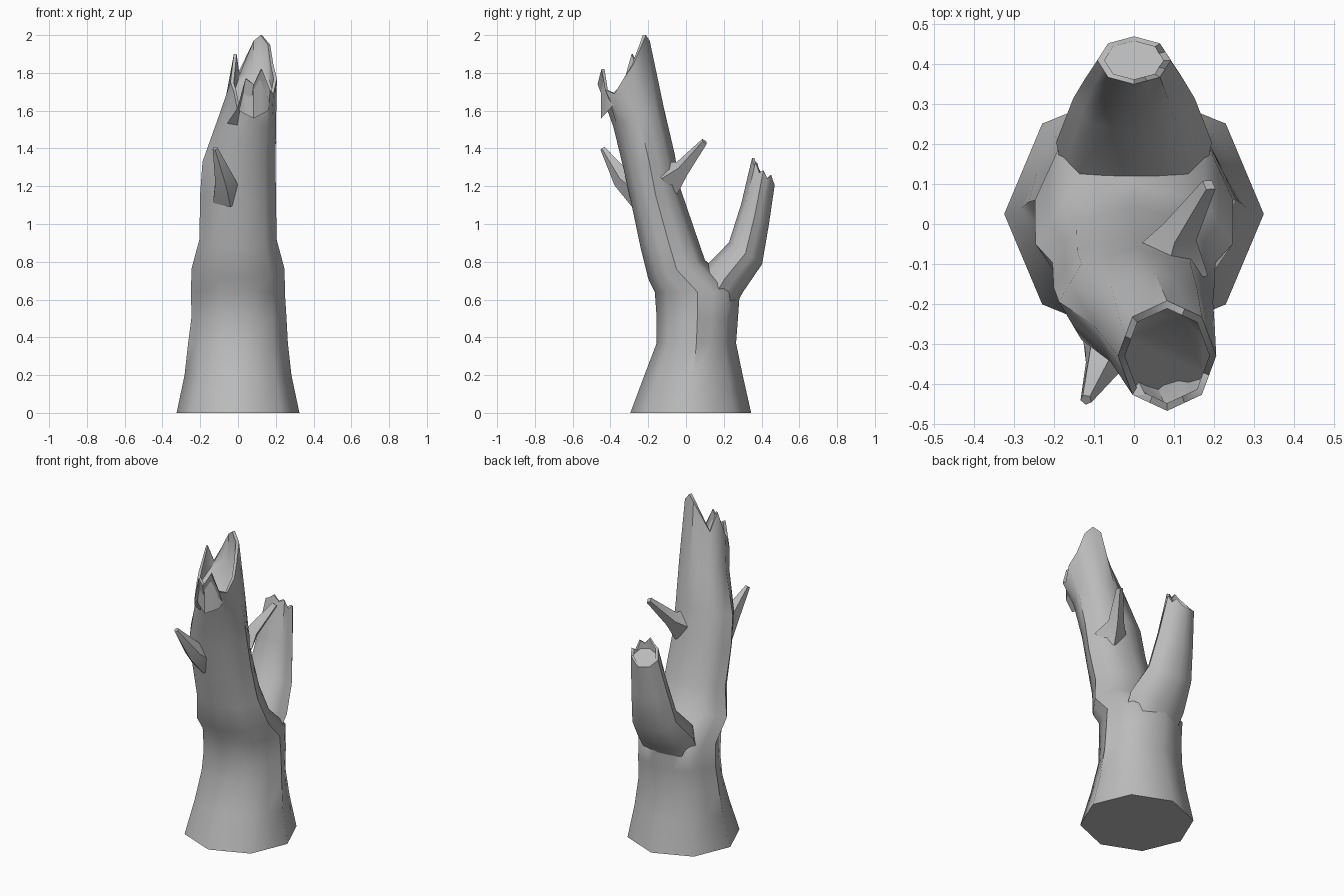
import bpy, bmesh
from math import sin, cos, pi, radians
from mathutils import Vector

cube = bpy.data.objects.get("Cube")
if cube:
    bpy.data.objects.remove(cube, do_unlink=True)

bark = bpy.data.materials.new("grey bark")
bark.use_nodes = True
GREY = (0.5, 0.5, 0.5, 1)
bark.diffuse_color = GREY
bark.node_tree.nodes["Principled BSDF"].inputs["Base Color"].default_value = GREY


def octagon(cx, cy, cz, rx, ry, slope=0.0):
    """Octagonal ring with edge midpoints, tilted along y."""
    corner = [Vector((cos(i * pi / 4), sin(i * pi / 4))) for i in range(8)]
    ring = []
    for i in range(8):
        for p in (corner[i], (corner[i] + corner[(i + 1) % 8]) / 2):
            ring.append(Vector((cx + rx * p.x, cy + ry * p.y, cz + slope * ry * p.y)))
    return ring


def broken_end(rim, heights, wall, floor):
    """Jagged rim, its inner edge, and a sunken slanted floor."""
    centre = sum(rim, Vector()) / len(rim)
    outer = [Vector((p.x, p.y, h)) for p, h in zip(rim, heights)]
    inner = [Vector((*centre.lerp(p, wall).xy, p.z)) for p in outer]
    bed = [Vector((p.x, p.y, min(p.z - 0.004, floor(p.y)))) for p in inner]
    return [outer, inner, bed]


def loft(name, rings):
    bm = bmesh.new()
    rows = [[bm.verts.new(p) for p in ring] for ring in rings]
    n = len(rows[0])
    for a, b in zip(rows, rows[1:]):
        for i in range(n):
            j = (i + 1) % n
            bm.faces.new((a[i], a[j], b[j], b[i]))
    bm.faces.new(rows[0][::-1])
    bm.faces.new(rows[-1])
    bmesh.ops.recalc_face_normals(bm, faces=bm.faces)
    mesh = bpy.data.meshes.new(name)
    bm.to_mesh(mesh)
    bm.free()
    mesh.materials.append(bark)
    obj = bpy.data.objects.new(name, mesh)
    bpy.context.collection.objects.link(obj)
    bpy.ops.object.select_all(action='DESELECT')
    obj.select_set(True)
    bpy.context.view_layer.objects.active = obj
    bpy.ops.object.shade_smooth_by_angle(angle=radians(48))


def twig(name, path, sides=5):
    """Tapered stub through (centre, radius) pairs."""
    pts = [Vector(p) for p, r in path]
    rings = []
    for i, (p, r) in enumerate(path):
        axis = pts[min(i + 1, len(pts) - 1)] - pts[max(i - 1, 0)]
        turn = axis.to_track_quat('Z', 'Y')
        rings.append([pts[i] + turn @ Vector((r * cos(2 * pi * k / sides),
                                              r * sin(2 * pi * k / sides), 0))
                      for k in range(sides)])
    loft(name, rings)


# Trunk with flared foot, leaning forward into the main limb
trunk = [octagon(*r) for r in (
    (0, .025, 0, .325, .32),
    (0, .04, .2, .283, .26),
    (0, .055, .37, .264, .21),
    (.005, .06, .5, .252, .215),
    (0, .06, .64, .248, .225),
    (0, -.05, .76, .247, .15, .33),
    (0, -.097, .92, .204, .143, .33),
    (0, -.16, 1.15, .201, .13, .3),
    (.005, -.195, 1.33, .193, .135, .3),
    (.05, -.252, 1.57, .152, .133, .4))]
# Splintered top, listed from the left side round the back
splinters = (1.77, 1.84, 1.95, 2.0, 1.97, 1.88, 1.79, 1.9,
             1.75, 1.7, 1.61, 1.77, 1.74, 1.82, 1.71, 1.69)
top = octagon(.083, -.33, 1.75, .123, .138)
trunk += broken_end(top, splinters, .86, lambda y: 1.69 + 1.1 * (y + .33))
loft("trunk", trunk)

# Rear limb rising from the fork
limb = [octagon(*r) for r in (
    (0, .08, .5, .17, .11, -.5),
    (0, .205, .71, .195, .098, -.7),
    (0, .315, .845, .152, .088, -.65),
    (0, .365, 1.05, .122, .074, -.7))]
chips = (.03, .0, .035, .01, .0, .0, .0, .0, .0, .01, .02, .03, .05, .02, .04, .0)
end = octagon(0, .41, 1.255, .092, .06, -.75)
limb += broken_end(end, [p.z + c for p, c in zip(end, chips)], .8,
                   lambda y: 1.25 - .75 * (y - .41))
loft("rear_limb", limb)

# Snapped side twigs
twig("front_twig", (((-.06, -.23, 1.15), .085), ((-.07, -.335, 1.24), .056),
                    ((-.12, -.44, 1.4), .015)))
twig("back_twig", (((.09, -.1, 1.24), .1), ((.115, -.02, 1.295), .046),
                   ((.188, .098, 1.437), .019)), 4)
